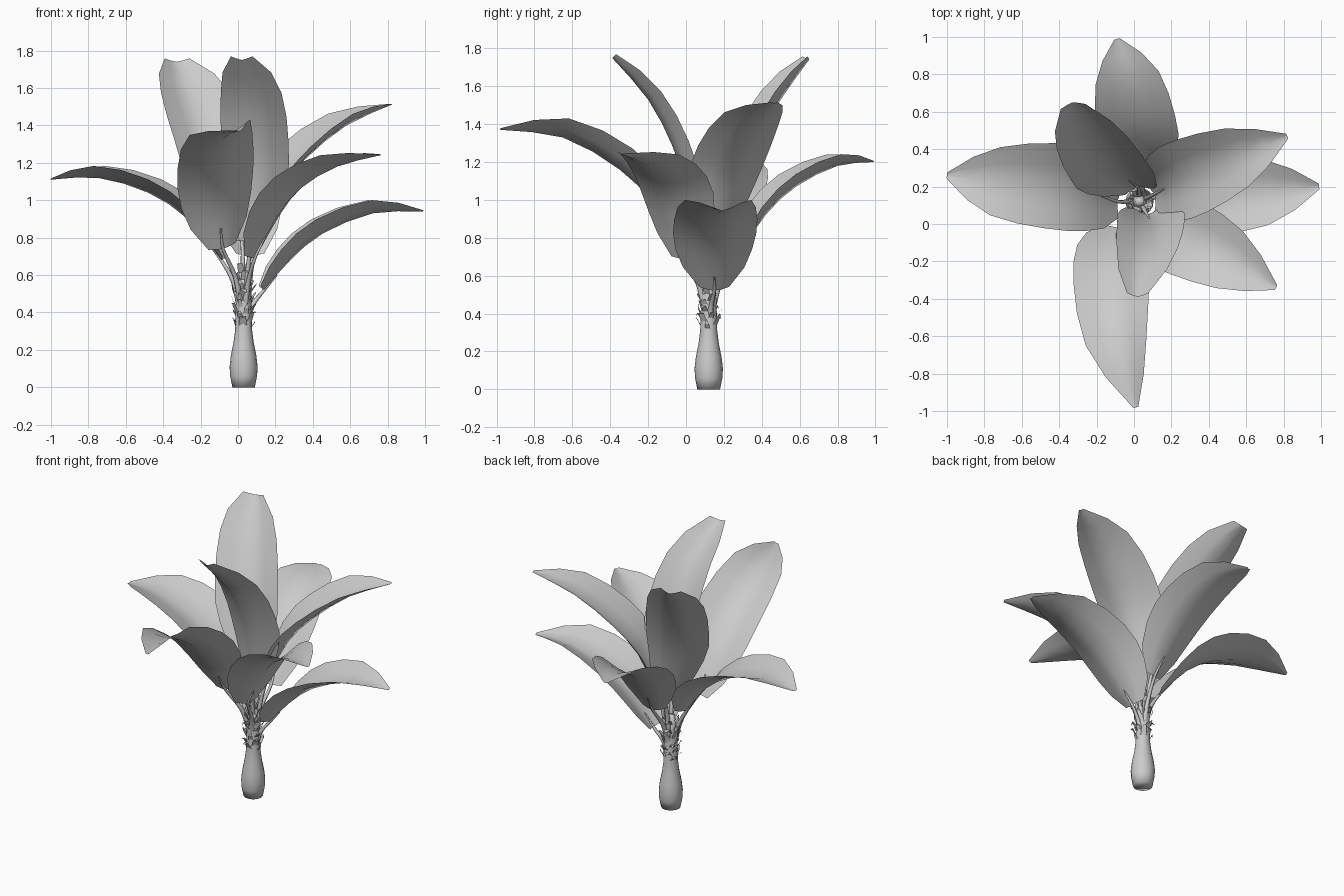
import bpy, math, random
from mathutils import Vector as V

if "Cube" in bpy.data.objects:
    bpy.data.objects.remove(bpy.data.objects["Cube"])

random.seed(4)
AXIS = V((0.03, 0.12, 0))


def make(name, verts, faces, smooth=True):
    me = bpy.data.meshes.new(name)
    me.from_pydata([tuple(v) for v in verts], [], faces)
    me.polygons.foreach_set("use_smooth", [smooth] * len(me.polygons))
    me.update()
    ob = bpy.data.objects.new(name, me)
    bpy.context.collection.objects.link(ob)
    return ob


def spline(pts, per):
    # Catmull-Rom samples through the given points
    p = [V(q) for q in pts]
    p = [2 * p[0] - p[1]] + p + [2 * p[-1] - p[-2]]
    out = []
    for i in range(1, len(p) - 2):
        a, b, c, d = p[i - 1:i + 3]
        for k in range(per):
            t = k / per
            out.append(0.5 * (2 * b + (c - a) * t + (2 * a - 5 * b + 4 * c - d) * t * t
                              + (3 * b - a - 3 * c + d) * t ** 3))
    return out + [p[-2]]


def grid_faces(rows, cols, wrap=False):
    last = cols if wrap else cols - 1
    return [(r * cols + c, r * cols + (c + 1) % cols,
             (r + 1) * cols + (c + 1) % cols, (r + 1) * cols + c)
            for r in range(rows - 1) for c in range(last)]


def tube(name, pts, radii, sides=6):
    verts = []
    for i, p in enumerate(pts):
        t = (pts[min(i + 1, len(pts) - 1)] - pts[max(i - 1, 0)]).normalized()
        a = t.cross(V((0.31, 0.95, 0))).normalized()
        b = t.cross(a)
        for k in range(sides):
            w = 2 * math.pi * k / sides
            verts.append(p + radii[i] * (a * math.cos(w) + b * math.sin(w)))
    return make(name, verts, grid_faces(len(pts), sides, True))


# Trunk: bulbous lathe profile
profile = [(0.060, 0), (0.072, 0.06), (0.075, 0.11), (0.068, 0.17), (0.054, 0.24),
           (0.045, 0.31), (0.043, 0.40), (0.037, 0.52), (0.024, 0.62)]
S = 16
tv = [AXIS + V((r * math.cos(2 * math.pi * k / S), r * math.sin(2 * math.pi * k / S), z))
      for r, z in profile for k in range(S)]
tf = grid_faces(len(profile), S, True)
tf += [tuple(range(S))[::-1], tuple(range(len(tv) - S, len(tv)))]
make("trunk", tv, tf)

# Ragged old sheath scales around the upper trunk
sv, sf = [], []
for i in range(42):
    w = i * 2.4 + random.uniform(-0.3, 0.3)
    z = 0.32 + 0.30 * i / 42
    r = 0.045 - 0.05 * max(0, z - 0.4)
    out = V((math.cos(w), math.sin(w), 0))
    side = V((-out.y, out.x, 0)) * random.uniform(0.012, 0.022)
    root = AXIS + out * r * 0.9 + V((0, 0, z))
    mid = root + out * random.uniform(0.012, 0.028) + V((0, 0, random.uniform(0.02, 0.05)))
    tip = mid + out * random.uniform(0, 0.018) + side * random.uniform(-1, 1) \
        + V((0, 0, random.uniform(-0.03, 0.035)))
    n = len(sv)
    sv += [root - side, root + side, mid + side * 0.8, mid - side * 0.8, tip]
    sf += [(n, n + 1, n + 2, n + 3), (n + 3, n + 2, n + 4)]
make("sheath_scales", sv, sf, False)

# Leaves: name, midrib points, half width, edge lift, side direction (or None), roll
LEAVES = [
    ("left", [(-0.09, 0.12, 0.68), (-0.27, 0.18, 0.90), (-0.48, 0.21, 1.04),
              (-0.75, 0.23, 1.12), (-1.0, 0.26, 1.11)], 0.23, 0.08, None, 0),
    ("back", [(0.06, 0.27, 0.70), (0.03, 0.42, 0.92), (0.0, 0.58, 1.07),
              (-0.04, 0.80, 1.18), (-0.09, 0.99, 1.20)], 0.215, 0.08, None, 0),
    ("back_left_upright", [(0.02, 0.20, 0.78), (-0.08, 0.27, 1.05), (-0.15, 0.36, 1.28),
                           (-0.24, 0.50, 1.53), (-0.33, 0.65, 1.74)],
     0.21, 0.09, (-0.98, -0.2, 0), 0),
    ("front_upright", [(0.07, 0.05, 0.78), (0.09, 0.0, 1.05), (0.09, -0.07, 1.28),
                       (0.07, -0.20, 1.53), (0.02, -0.39, 1.75)],
     0.18, 0.09, (1, 0, 0), 0),
    ("front", [(-0.08, -0.02, 0.74), (-0.10, -0.15, 0.96), (-0.10, -0.35, 1.16),
               (-0.08, -0.65, 1.33), (0.01, -0.98, 1.37)], 0.21, 0.08, None, 0.25),
    ("front_right", [(0.09, -0.02, 0.69), (0.20, -0.05, 0.90), (0.33, -0.10, 1.06),
                     (0.53, -0.20, 1.18), (0.76, -0.34, 1.24)], 0.21, 0.08, None, 0),
    ("right", [(0.14, 0.15, 0.52), (0.28, 0.15, 0.68), (0.45, 0.16, 0.82),
               (0.72, 0.17, 0.93), (0.99, 0.20, 0.94)], 0.22, 0.09, None, 0),
    ("back_right", [(0.11, 0.16, 0.80), (0.22, 0.22, 1.05), (0.36, 0.28, 1.22),
                    (0.58, 0.37, 1.40), (0.82, 0.47, 1.51)], 0.21, 0.09, None, 0),
]
WIDTH = [0.36, 0.74, 0.92, 1.0, 1.0, 0.94, 0.80, 0.50, 0.07]
BLUNT = [0.36, 0.70, 0.88, 1.0, 1.0, 0.98, 0.90, 0.72, 0.32]
COLS = (-1, -0.5, 0, 0.5, 1)

for name, pts, hw, lift, side, roll in LEAVES:
    rib = spline(pts, 2)
    head = rib[-1] - rib[0]
    s = V(side) if side else V((-head.y, head.x, 0)).normalized()
    s = (s + V((0, 0, roll))).normalized()
    verts = []
    for i, p in enumerate(rib):
        t = (rib[min(i + 1, 8)] - rib[max(i - 1, 0)]).normalized()
        up = t.cross(s).normalized()
        w = (BLUNT if side else WIDTH)[i]
        for u in COLS:
            verts.append(p + s * u * hw * w + up * lift * w * abs(u) ** 1.3)
    make("leaf_" + name, verts, grid_faces(9, 5))

    # Leaf stalk from the trunk to the blade
    base = rib[0]
    out = V((base.x - AXIS.x, base.y - AXIS.y, 0))
    start = AXIS + out.normalized() * 0.025 + V((0, 0, min(0.45, base.z - 0.15)))
    mid = start.lerp(base, 0.5) - out * 0.15
    stalk = spline([start, mid, base, rib[1]], 3)
    tube("stalk_" + name, stalk, [0.018 - 0.0015 * i for i in range(len(stalk))])
